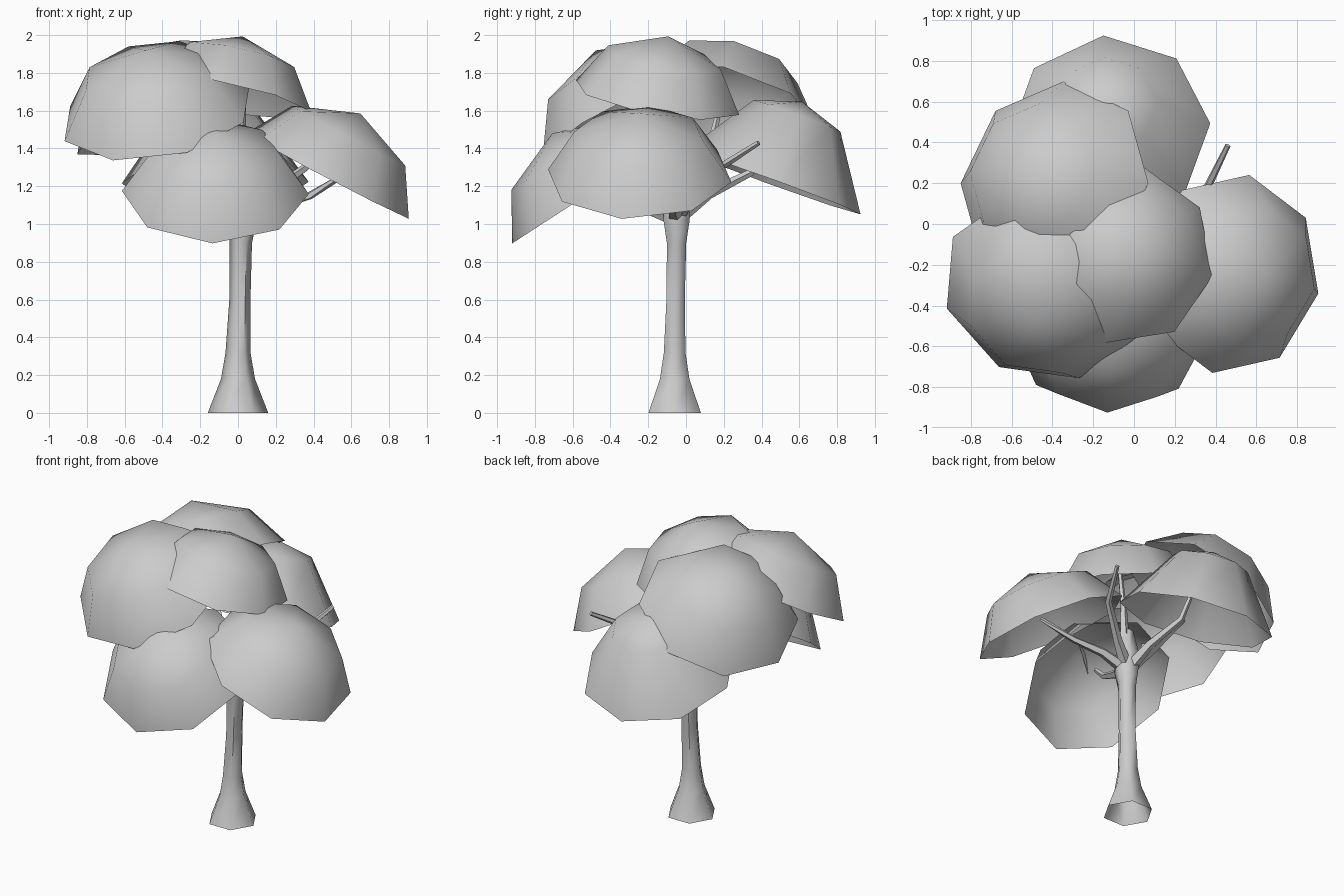
import bpy, bmesh, math
from mathutils import Vector

if "Cube" in bpy.data.objects:
    bpy.data.objects.remove(bpy.data.objects["Cube"])


def finish(bm, name, angle):
    mesh = bpy.data.meshes.new(name)
    bm.normal_update()
    bm.to_mesh(mesh)
    bm.free()
    ob = bpy.data.objects.new(name, mesh)
    bpy.context.collection.objects.link(ob)
    bpy.context.view_layer.objects.active = ob
    bpy.ops.object.select_all(action='DESELECT')
    ob.select_set(True)
    bpy.ops.object.shade_smooth_by_angle(angle=math.radians(angle))
    return ob


def ring(bm, p, u, v, r, sides):
    return [bm.verts.new(p + r * (u * math.cos(a) + v * math.sin(a)))
            for a in (k * math.tau / sides for k in range(sides))]


def bridge(bm, a, b):
    n = len(a)
    for k in range(n):
        m = (k + 1) % n
        bm.faces.new((a[k], a[m], b[m], b[k]))


def dome(name, centre, normal, first_rim, radius, ring_r, ring_h, height):
    """Open eight-sided leaf cap: rim, one ring and an apex."""
    c, n = Vector(centre), Vector(normal).normalized()
    u = Vector(first_rim) - c
    u = (u - n * u.dot(n)).normalized()
    v = n.cross(u)
    bm = bmesh.new()
    rim = ring(bm, c, u, v, radius, 8)
    mid = ring(bm, c + n * ring_h, u, v, ring_r, 8)
    top = bm.verts.new(c + n * height)
    bridge(bm, rim, mid)
    for i in range(8):
        bm.faces.new((mid[i], mid[(i + 1) % 8], top))
    finish(bm, name, 80)


def limb(name, points, sides=6, upright=False):
    """Tapered tube through (x, y, z, radius) points, open at the start."""
    pts = [Vector(p[:3]) for p in points]
    bm = bmesh.new()
    rings = []
    for i, p in enumerate(pts):
        d = (pts[min(i + 1, len(pts) - 1)] - pts[max(i - 1, 0)]).normalized()
        if upright:
            d = Vector((0, 0, 1))
        ref = Vector((1, 0, 0)) if abs(d.x) < 0.8 else Vector((0, 1, 0))
        u = (ref - d * ref.dot(d)).normalized()
        rings.append(ring(bm, p, u, d.cross(u), points[i][3], sides))
    for a, b in zip(rings, rings[1:]):
        bridge(bm, a, b)
    bm.faces.new(rings[-1])
    finish(bm, name, 60)


# Leaf caps: centre, axis, one rim corner, radius, ring radius/height, apex height
dome("right_leaves", (.475, -.245, 1.255), (.464, -.025, .886), (.90, -.34, 1.03), .495, .345, .24, .373)
dome("front_leaves", (-.12, -.505, 1.167), (0, -.545, .839), (-.135, -.92, .90), .495, .345, .24, .373)
dome("back_leaves", (-.12, .46, 1.22), (-.03, .34, .94), (-.15, .92, 1.06), .495, .245, .375, .455)
dome("back_left_leaves", (-.39, .20, 1.60), (-.436, .223, .87), (-.34, .69, 1.50), .515, .345, .245, .38)
dome("front_left_leaves", (-.43, -.305, 1.58), (-.154, -.449, .88), (-.26, -.785, 1.365), .52, .36, .25, .385)
dome("top_leaves", (-.045, -.15, 1.67), (.206, .165, .965), (-.14, -.60, 1.75), .45, .31, .22, .335)

# Trunk with flared foot and swollen fork
limb("trunk", [(0, -.06, 0, .16), (0, -.06, .18, .09), (0, -.06, .32, .066), (.01, -.055, .60, .056),
               (.015, -.05, .90, .059), (.02, -.05, 1.02, .08), (.015, -.05, 1.14, .08), (.0, -.06, 1.32, .035)],
     upright=True)

# Bent branches reaching into each leaf cap, plus one bare twig
tips = {
    "right_branch": ((.20, -.07, 1.10), (.38, -.13, 1.15), (.58, -.22, 1.27)),
    "bare_twig": ((.16, .03, 1.16), (.36, .18, 1.30), (.46, .385, 1.43)),
    "back_branch": ((-.03, .12, 1.16), (-.10, .34, 1.27), (-.13, .42, 1.45)),
    "back_left_branch": ((-.14, .03, 1.22), (-.28, .13, 1.42), (-.34, .18, 1.62)),
    "front_left_branch": ((-.14, -.14, 1.18), (-.30, -.27, 1.38), (-.38, -.33, 1.55)),
    "top_branch": ((.03, -.06, 1.30), (.02, -.08, 1.50), (.03, -.10, 1.75)),
    "front_branch": ((-.02, -.20, 1.08), (-.06, -.36, 1.15), (-.09, -.48, 1.26)),
}
for name, (a, b, c) in tips.items():
    limb(name, [(.015, -.05, 1.03, .045), (*a, .03), (*b, .021), (*c, .014)], 5)
